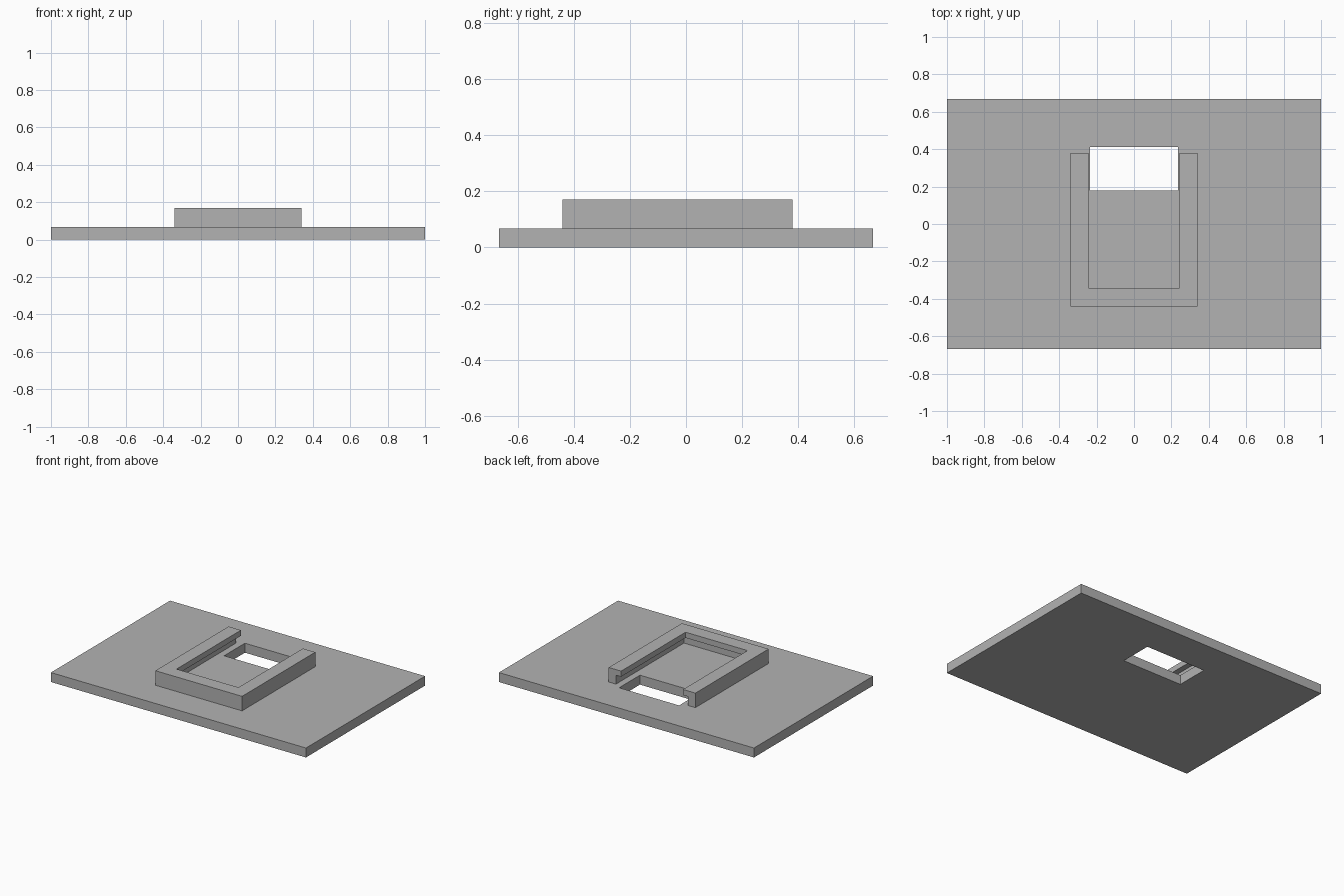
import bpy
import bmesh

cube = bpy.data.objects.get("Cube")
if cube:
    bpy.data.objects.remove(cube, do_unlink=True)

grey = bpy.data.materials.new("plain_grey")
grey.use_nodes = True
colour = (0.45, 0.45, 0.45, 1)
grey.diffuse_color = colour
grey.node_tree.nodes["Principled BSDF"].inputs["Base Color"].default_value = colour

PLATE_TOP, LIP_BOTTOM, FRAME_TOP = 0.067, 0.13, 0.17
FRAME_BACK = 0.38


def box(name, x, y, z):
    """Box from (min, max) ranges."""
    bm = bmesh.new()
    bmesh.ops.create_cube(bm, size=1)
    for v in bm.verts:
        v.co = [r[0] if c < 0 else r[1] for c, r in zip(v.co, (x, y, z))]
    mesh = bpy.data.meshes.new(name)
    bm.to_mesh(mesh)
    bm.free()
    mesh.materials.append(grey)
    obj = bpy.data.objects.new(name, mesh)
    bpy.context.collection.objects.link(obj)
    return obj


def cut(target, cutter):
    """Subtract the cutter and hide it."""
    mod = target.modifiers.new("cut_" + cutter.name, "BOOLEAN")
    mod.operation = "DIFFERENCE"
    mod.solver = "EXACT"
    mod.object = cutter
    cutter.hide_render = True
    cutter.hide_viewport = True


# Base plate with a rectangular through hole
plate = box("base_plate", (-1, 1), (-0.667, 0.667), (0, PLATE_TOP))
cut(plate, box("plate_hole_cutter", (-0.235, 0.235), (0.18, 0.413), (-0.1, 0.2)))

# U-shaped slide holder, open at the back, with an overhanging lip
holder = box("slide_holder", (-0.34, 0.34), (-0.44, FRAME_BACK), (PLATE_TOP, FRAME_TOP))
cut(holder, box("opening_cutter", (-0.243, 0.243), (-0.342, 0.5), (0, 0.3)))
cut(holder, box("groove_cutter", (-0.283, 0.283), (-0.382, 0.5), (0, LIP_BOTTOM)))
